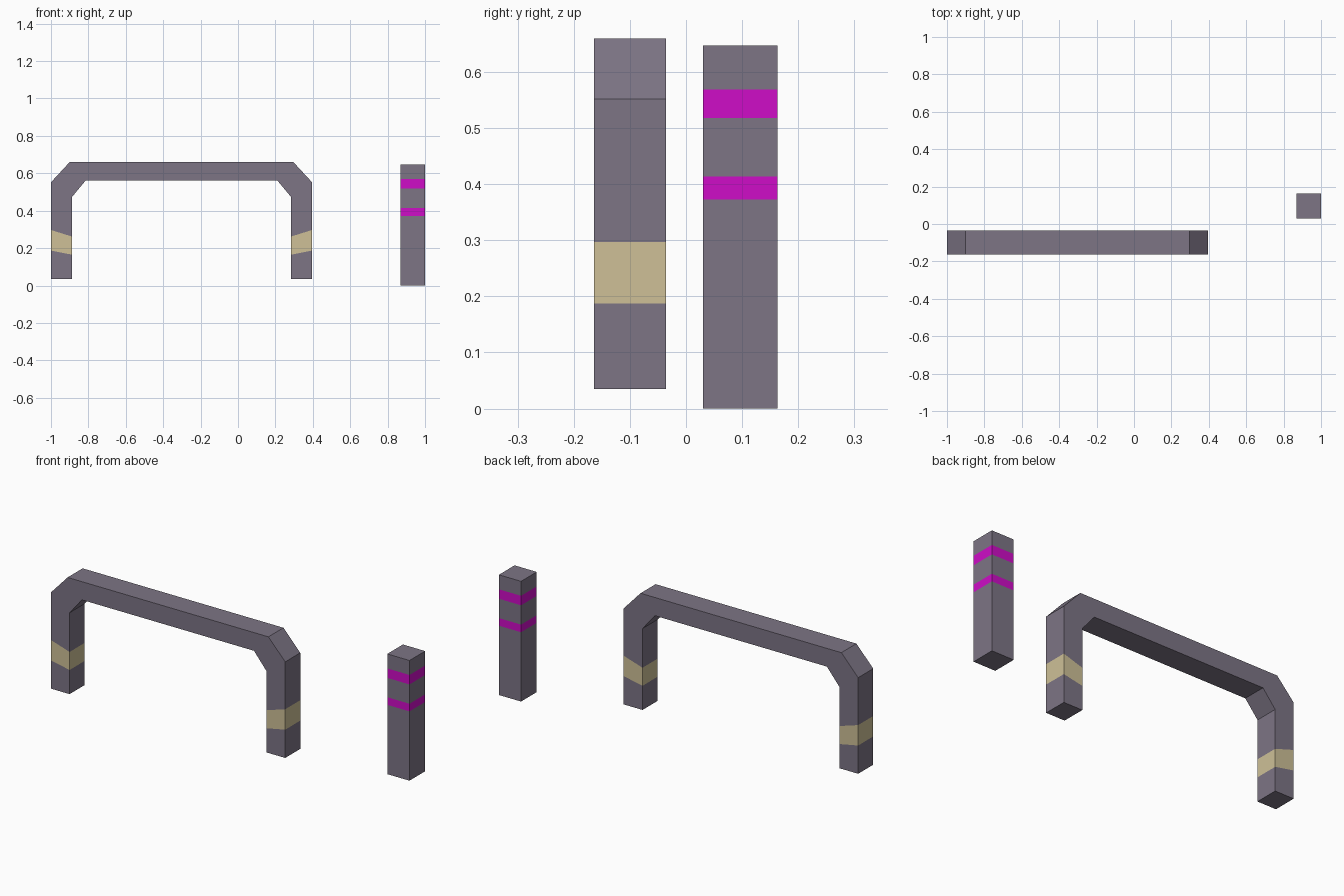
import bpy

if "Cube" in bpy.data.objects:
    bpy.data.objects.remove(bpy.data.objects["Cube"])


def material(name, color):
    mat = bpy.data.materials.new(name)
    mat.diffuse_color = (*color, 1)
    mat.use_nodes = True
    mat.node_tree.nodes["Principled BSDF"].inputs["Base Color"].default_value = mat.diffuse_color
    return mat


PAINT = material("grey_paint", (0.205, 0.178, 0.235))
TAN = material("tan_band", (0.62, 0.53, 0.31))
MAGENTA = material("magenta_band", (0.62, 0.004, 0.57))


def loft_bar(name, stations, y0, y1, band_mat, bands):
    """Square bar through stations ((x, z) outer, (x, z) inner); bands = painted segments."""
    verts = []
    for (xa, za), (xb, zb) in stations:
        verts += [(xa, y0, za), (xb, y0, zb), (xb, y1, zb), (xa, y1, za)]
    n = len(stations)
    faces = [(3, 2, 1, 0), tuple(range(4 * n - 4, 4 * n))]
    slots = [0, 0]
    for s in range(n - 1):
        for k in range(4):
            a, b = 4 * s + k, 4 * s + (k + 1) % 4
            faces.append((a, b, b + 4, a + 4))
            slots.append(1 if s in bands else 0)
    mesh = bpy.data.meshes.new(name)
    mesh.from_pydata(verts, [], faces)
    mesh.materials.append(PAINT)
    mesh.materials.append(band_mat)
    mesh.polygons.foreach_set("material_index", slots)
    obj = bpy.data.objects.new(name, mesh)
    bpy.context.collection.objects.link(obj)
    return obj


# Hoop barrier: left half of the path, mirrored to the right leg
CENTRE = -0.302
left = [((-1, 0.035), (-0.888, 0.035)),
        ((-1, 0.187), (-0.888, 0.165)),      # slanted band
        ((-1, 0.297), (-0.888, 0.262)),
        ((-1, 0.552), (-0.888, 0.473)),      # bevelled corner
        ((-0.90, 0.66), (-0.814, 0.562))]
right = [tuple((2 * CENTRE - x, z) for x, z in pair) for pair in reversed(left)]
loft_bar("hoop_barrier", left + right, -0.164, -0.036, TAN, {1, 7})

# Square bollard with two painted bands
heights = [0, 0.373, 0.414, 0.518, 0.569, 0.647]
loft_bar("bollard", [((0.868, z), (1.0, z)) for z in heights],
         0.03, 0.163, MAGENTA, {1, 3})
